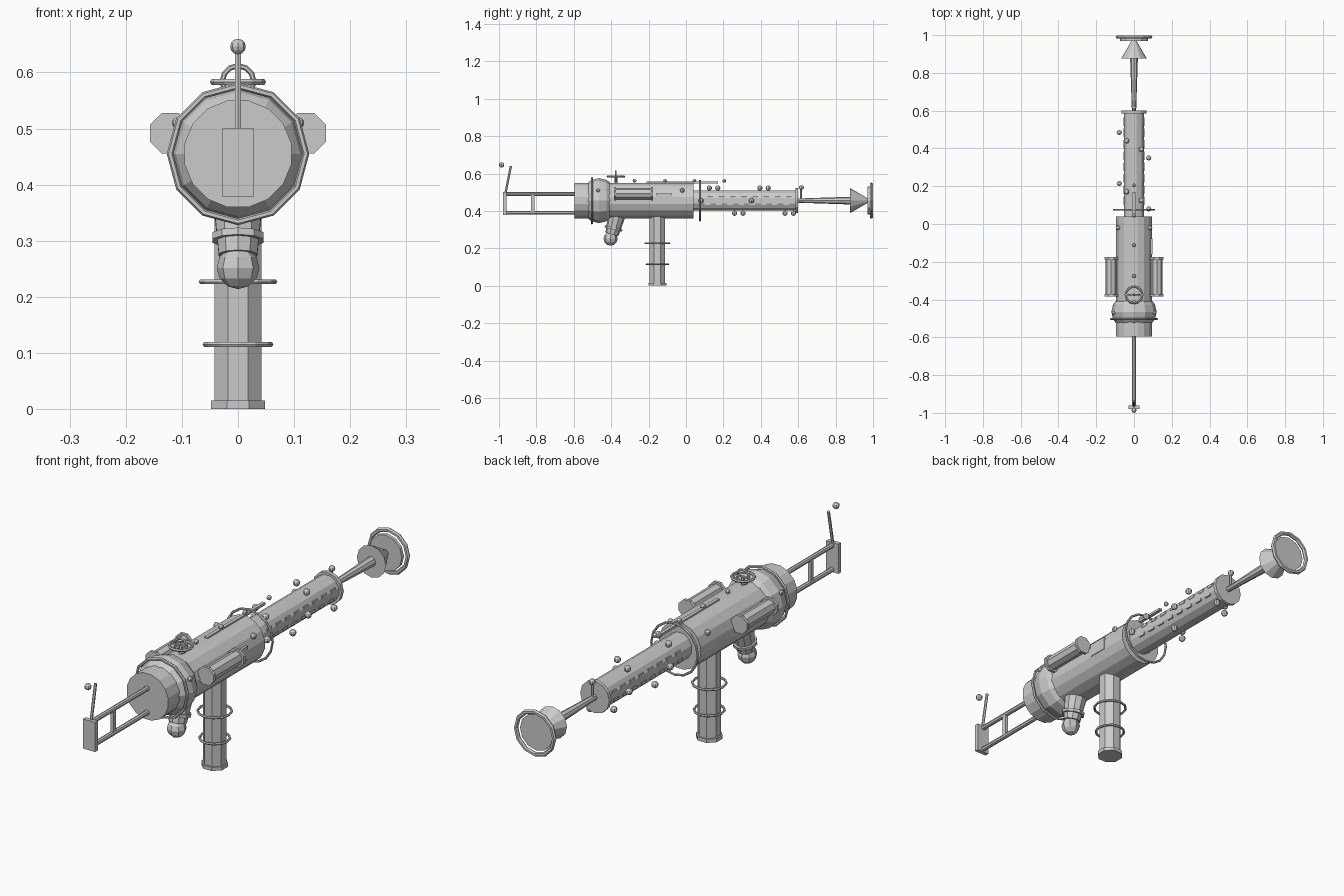
import bpy
from math import pi, sin, cos
from mathutils import Vector, Quaternion

if "Cube" in bpy.data.objects:
    bpy.data.objects.remove(bpy.data.objects["Cube"])

AX = 0.455  # height of the barrel axis


def tube(name, a, b, r1, r2=None, n=12, spin=0.0):
    """Cylinder or cone running from point a to point b."""
    a, b = Vector(a), Vector(b)
    r2 = r1 if r2 is None else r2
    bpy.ops.mesh.primitive_cone_add(vertices=n, radius1=r1, radius2=r2,
                                    depth=(b - a).length, location=(a + b) / 2)
    o = bpy.context.object
    o.name = name
    q = (b - a).to_track_quat('Z', 'Y') @ Quaternion((0, 0, 1), spin)
    o.rotation_euler = q.to_euler()
    return o


def along(name, y0, y1, r1, r2=None, n=12, x=0.0, z=AX, spin=0.0):
    return tube(name, (x, y0, z), (x, y1, z), r1, r2, n, spin)


def box(name, loc, size):
    bpy.ops.mesh.primitive_cube_add(size=1, location=loc)
    o = bpy.context.object
    o.name = name
    o.scale = size
    return o


def ball(name, loc, r, n=8, m=6, scale=(1, 1, 1), rot=(0, 0, 0)):
    bpy.ops.mesh.primitive_uv_sphere_add(segments=n, ring_count=m, radius=r,
                                         location=loc, rotation=rot)
    o = bpy.context.object
    o.name = name
    o.scale = scale
    return o


def ring(name, loc, R, r, upright=False, n=12):
    bpy.ops.mesh.primitive_torus_add(major_radius=R, minor_radius=r,
                                     major_segments=n, minor_segments=6, location=loc,
                                     rotation=(pi / 2 if upright else 0, 0, 0))
    o = bpy.context.object
    o.name = name
    return o


# Main body and bulging rear chamber
along("body", -0.595, 0.04, 0.097, n=16, spin=pi / 16)
ball("rear_chamber", (0, -0.465, AX), 0.12, 12, 8, (1, 1, 0.86), (pi / 2, 0, 0))
ring("chamber_ring", (0, -0.503, AX), 0.121, 0.006, True)

# Barrel and its end flange
along("barrel", 0.03, 0.59, 0.056, n=12, spin=pi / 12)
along("barrel_flange", 0.585, 0.6, 0.067, n=12)
ring("barrel_ring", (0, 0.075, AX), 0.107, 0.005, True, 16)

# Spiral of studs around the barrel
for i in range(12):
    t = i * pi / 3
    ball("barrel_stud", (0.078 * cos(t), 0.08 + i * 0.045, AX + 0.078 * sin(t)), 0.014)

# Vent slots on both barrel sides
for s in (-1, 1):
    for i in range(8):
        for k in (-1, 1):
            box("vent_slot", (s * 0.053, 0.115 + i * 0.06 + (0.015 if k > 0 else 0),
                              AX + k * 0.018), (0.006, 0.03, 0.012))

# Emitter rod, cone, dish and rim
along("emitter_rod", 0.59, 0.89, 0.011, 0.021, 8)
along("emitter_cone", 0.877, 0.972, 0.067, 0.012, 12)
along("dish", 0.97, 0.984, 0.075, n=12)
ring("dish_rim", (0, 0.991, AX), 0.088, 0.009, True)

# Front sight
tube("front_sight_post", (0, 0.615, 0.455), (0, 0.615, 0.52), 0.005, n=6)
ball("front_sight_bead", (0, 0.617, 0.525), 0.013)

# Skeleton stock with butt plate
for z in (0.39, 0.49):
    along("stock_rod", -0.96, -0.58, 0.01, n=8, z=z)
box("stock_brace", (0, -0.82, 0.44), (0.014, 0.018, 0.1))
box("butt_plate", (0, -0.97, 0.44), (0.056, 0.018, 0.123))
tube("antenna", (0, -0.965, 0.495), (0, -0.936, 0.64), 0.006, n=6)
ball("antenna_tip", (0, -0.986, 0.646), 0.014)

# Grip with foot flange and rings
GY = -0.153
tube("grip", (0, GY, 0), (0, GY, 0.38), 0.0455, n=8, spin=pi / 8)
tube("grip_foot", (0, GY, 0), (0, GY, 0.015), 0.052, n=8, spin=pi / 8)
for z, R in ((0.115, 0.058), (0.227, 0.065)):
    ring("grip_ring", (0, GY, z), R, 0.005)

# Rear knob: slanted stub with a rounded end
tube("knob_stub", (0, -0.372, 0.37), (0, -0.396, 0.275), 0.046, 0.036, n=10)
tube("knob_collar", (0, -0.386, 0.312), (0, -0.389, 0.3), 0.048, n=10)
ball("knob_end", (0, -0.403, 0.252), 0.038, 8, 6)

# Side canisters with end caps
for s in (-1, 1):
    x, z = s * 0.121, 0.492
    along("canister", -0.38, -0.18, 0.03, n=8, x=x, z=z)
    for y in (-0.385, -0.188):
        along("canister_cap", y, y + 0.012, 0.039, n=8, x=x, z=z, spin=pi / 8)
    ball("body_rivet", (s * 0.085, -0.02, 0.51), 0.012)
    ball("chamber_rivet", (s * 0.108, -0.47, 0.51), 0.01)

# Valve wheel and hoop on top
ring("valve_wheel", (0, -0.375, 0.583), 0.044, 0.006)
ring("valve_hoop", (0, -0.375, 0.584), 0.028, 0.005, True)
tube("valve_stem", (0, -0.375, 0.53), (0, -0.375, 0.585), 0.008, n=8)
box("valve_spoke", (0, -0.375, 0.583), (0.088, 0.008, 0.006))

# Top rail, rivets and side panel
box("top_rail", (0, -0.02, 0.551), (0.014, 0.38, 0.01))
for y in (-0.275, -0.112, 0.045, 0.205):
    ball("top_rivet", (0, y, 0.561), 0.01)
box("side_panel", (0.092, -0.118, 0.465), (0.012, 0.085, 0.055))
